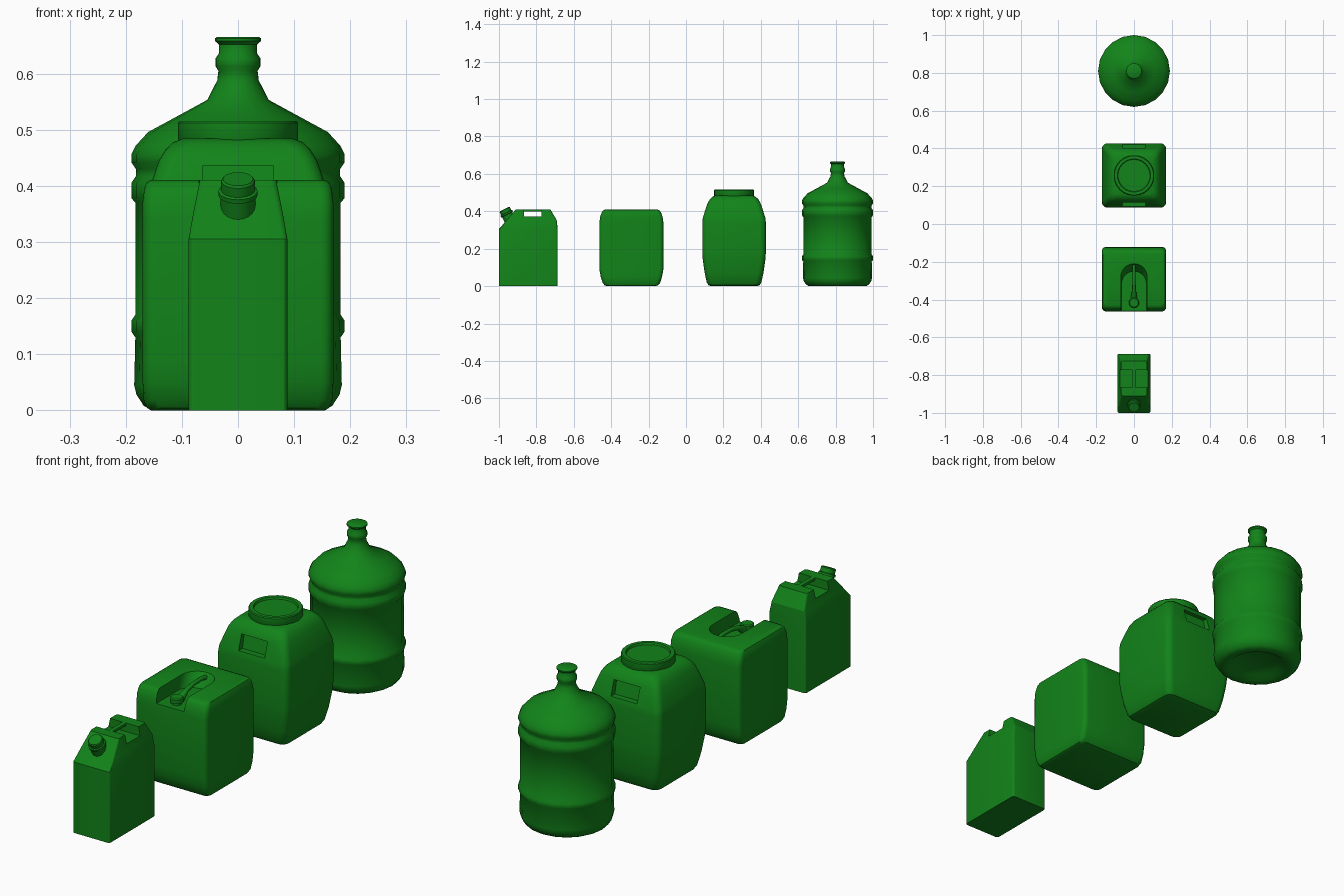
import bpy, bmesh
from math import sin, cos, pi, radians
from mathutils import Vector, Matrix

if "Cube" in bpy.data.objects:
    bpy.data.objects.remove(bpy.data.objects["Cube"])

green = bpy.data.materials.new("green_plastic")
green.diffuse_color = (0.006, 0.23, 0.01, 1)
green.use_nodes = True
green.node_tree.nodes["Principled BSDF"].inputs["Base Color"].default_value = green.diffuse_color


def finish(obj, angle=35):
    bpy.ops.object.select_all(action='DESELECT')
    obj.select_set(True)
    bpy.context.view_layer.objects.active = obj
    bpy.ops.object.shade_smooth_by_angle(angle=radians(angle))


def skin(name, rings, angle=35):
    """Closed shell through equally long rings of points."""
    bm = bmesh.new()
    loops = [[bm.verts.new(p) for p in r] for r in rings]
    for a, b in zip(loops, loops[1:]):
        for i in range(len(a)):
            j = (i + 1) % len(a)
            bm.faces.new((a[i], a[j], b[j], b[i]))
    bm.faces.new(loops[0][::-1])
    bm.faces.new(loops[-1])
    bmesh.ops.recalc_face_normals(bm, faces=bm.faces)
    me = bpy.data.meshes.new(name)
    bm.to_mesh(me)
    bm.free()
    obj = bpy.data.objects.new(name, me)
    bpy.context.collection.objects.link(obj)
    me.materials.append(green)
    finish(obj, angle)
    return obj


def rounded_rect(z, hx, y0, y1, r, seg=4):
    pts = []
    for k, (sx, y) in enumerate(((1, y1 - r), (-1, y1 - r), (-1, y0 + r), (1, y0 + r))):
        for i in range(seg + 1):
            a = (k + i / seg) * pi / 2
            pts.append((sx * (hx - r) + r * cos(a), y + r * sin(a), z))
    return pts


def lathe(name, profile, base, axis=(0, 0, 1), n=20, angle=35):
    """Turned part: profile of (radius, height) along an axis."""
    rot = Vector((0, 0, 1)).rotation_difference(Vector(axis)).to_matrix()
    base = Vector(base)
    rings = [[base + rot @ Vector((r * cos(2 * pi * i / n), r * sin(2 * pi * i / n), h))
              for i in range(n)] for r, h in profile]
    return skin(name, rings, angle)


def cut(obj, cutter, angle=35):
    cutter.hide_render = True
    m = obj.modifiers.new("cut", 'BOOLEAN')
    m.operation, m.solver, m.object = 'DIFFERENCE', 'EXACT', cutter
    bpy.context.view_layer.objects.active = obj
    # booleans go before the smoothing
    bpy.ops.object.modifier_move_to_index(modifier="cut", index=0)
    bpy.ops.object.modifier_apply(modifier="cut")
    bpy.data.objects.remove(cutter)
    finish(obj, angle)


def box(name, hx, y0, y1, z0, z1):
    return skin(name, [[(hx, y1, z), (-hx, y1, z), (-hx, y0, z), (hx, y0, z)] for z in (z0, z1)])


def rod(name, pts, depth):
    """Round handle along (y, z, radius factor) points."""
    cu = bpy.data.curves.new(name, 'CURVE')
    cu.dimensions = '3D'
    cu.bevel_depth, cu.bevel_resolution, cu.use_fill_caps = depth, 3, True
    sp = cu.splines.new('POLY')
    sp.points.add(len(pts) - 1)
    for p, (y, z, r) in zip(sp.points, pts):
        p.co, p.radius = (0, y, z, 1), r
    cu.materials.append(green)
    obj = bpy.data.objects.new(name, cu)
    bpy.context.collection.objects.link(obj)


# Small jerry can: tapered body, grip notch, bar handle, tilted spout
can = skin("small_can_body", [rounded_rect(z, hx, y0, y1, 0.01) for z, hx, y0, y1 in (
    (0, .088, -1, -.687), (.305, .088, -1, -.687),
    (.35, .08, -.961, -.69), (.41, .068, -.91, -.725))], 20)
cut(can, box("grip_notch", .2, -.865, -.773, .373, .5), 20)
box("small_can_handle", .009, -.87, -.768, .399, .41)
lathe("small_can_spout", [(.031, -.02), (.031, .058), (.035, .06), (.035, .068), (.030, .07),
                          (.030, .088), (.027, .092)],
      (0, -.93, .33), (0, -.45, .9))

# Square canister with open recess in the top
can = skin("square_canister_body", [rounded_rect(z, hx, -.292 - hy, -.292 + hy, .022) for z, hx, hy in (
    (0, .155, .128), (.004, .162, .143), (.018, .168, .154), (.05, .17, .164), (.09, .17, .171),
    (.34, .17, .171), (.37, .17, .167), (.395, .167, .158), (.406, .163, .149), (.41, .156, .138))])
arch = []
for z, r, peak in ((.355, .066, -.25), (.41, .07, -.21), (.5, .075, -.205)):
    arch.append([(r, -.6, z)] + [(r * cos(pi * i / 14), peak - r + r * sin(pi * i / 14), z)
                                 for i in range(15)] + [(-r, -.6, z)])
cut(can, skin("recess", arch))
rod("canister_handle", [(-.40, .36, 1.8), (-.375, .375, 1.6), (-.35, .388, 1.1), (-.31, .397, 1),
                        (-.25, .399, 1), (-.215, .392, 1)], .009)
lathe("canister_cap", [(.02, -.01), (.02, .008), (.027, .01), (.027, .026), (.023, .03)],
      (0, -.417, .355), n=16)

# Wide-mouth keg with hand grips front and back
Y = .257
keg = skin("keg_body", [rounded_rect(z, h, Y - h, Y + h, .03, 5) for z, h in (
    (0, .122), (.005, .137), (.02, .146), (.07, .157), (.14, .167), (.18, .17), (.34, .17),
    (.365, .167), (.41, .153), (.445, .141), (.465, .129), (.478, .115), (.484, .1))])
for s in (-1, 1):
    ring = [(.125, .436), (.2, .437), (.2, .372), (.138, .372)]
    cut(keg, skin("grip", [[(x, Y + s * d, z) for d, z in ring] for x in (-.062, .062)]))
lathe("keg_lid", [(.100, .47), (.107, .484), (.107, .512), (.104, .516), (.088, .516), (.085, .508),
                  (.01, .508)], (0, Y, 0), n=24)

# Round water bottle with ribs, shoulder, ringed neck and hollowed base
lathe("water_bottle", [
    (.01, .02), (.10, .018), (.125, 0), (.153, 0), (.168, .008), (.181, .028), (.185, .045),
    (.183, .13), (.190, .14), (.190, .16), (.183, .17), (.183, .37), (.190, .378), (.190, .405),
    (.182, .417), (.182, .43), (.190, .442), (.190, .456), (.182, .472), (.160, .496), (.112, .522),
    (.055, .553), (.037, .588), (.035, .605), (.040, .613), (.040, .627), (.034, .636),
    (.034, .652), (.041, .658), (.041, .663), (.038, .665)], (0, .81, 0), n=20, angle=45)
